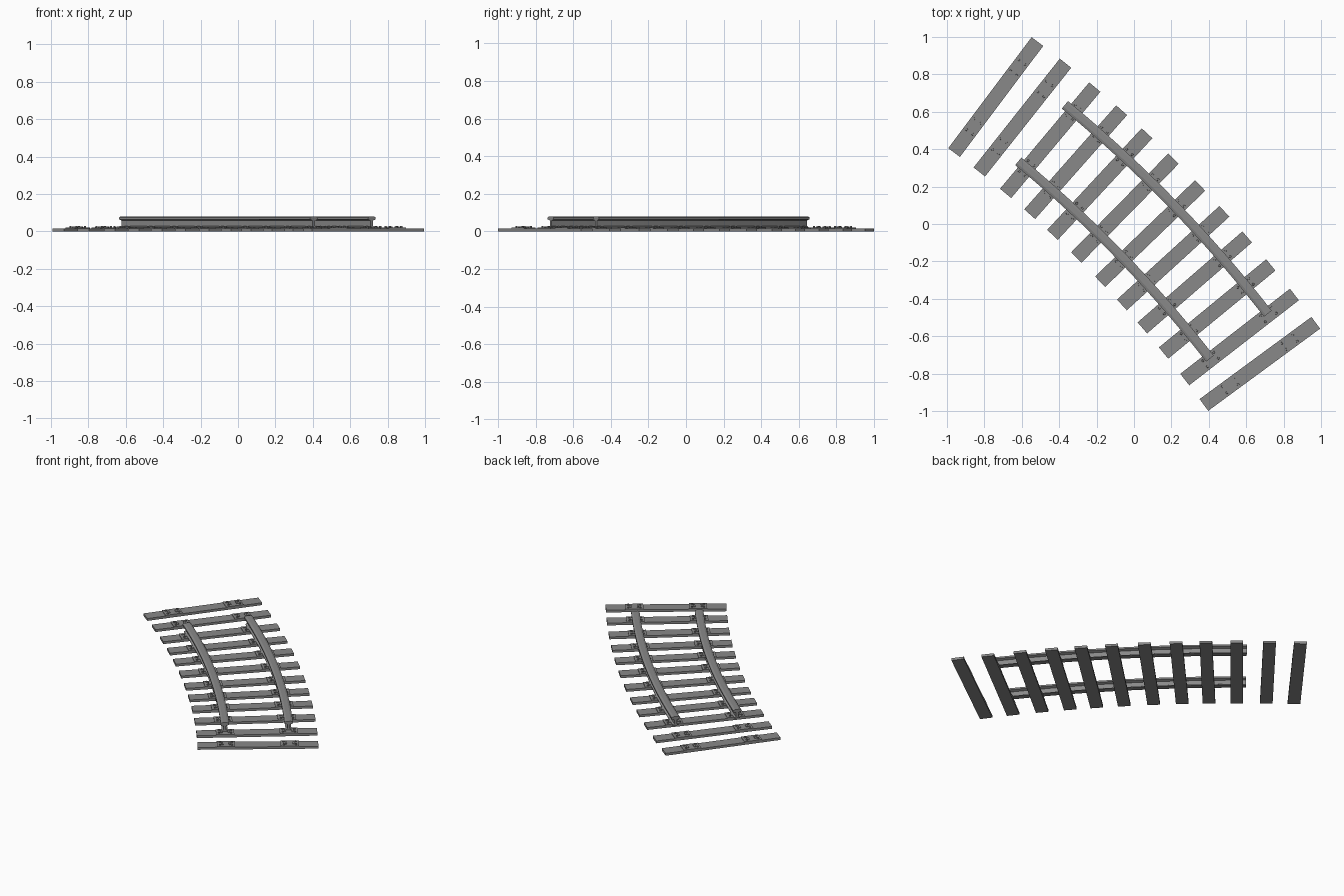
import bpy, bmesh, math
from mathutils import Matrix, Vector

cube = bpy.data.objects.get("Cube")
if cube:
    bpy.data.objects.remove(cube)

# Track arc: centre, centreline radius and half gauge
CENTRE = Vector((-4.864, -4.815, 0))
RADIUS, HALF_GAUGE = 6.87, 0.196
SLEEPER_L, SLEEPER_W, SLEEPER_H = 0.742, 0.078, 0.016
SLEEPER_ANGLES = (53.1, 51.6, 50, 48.5, 47.05, 45.5, 43.9, 42.4, 40.95, 39.4, 37.8, 36.3)
RAIL_START, RAIL_END, RAIL_STEPS = 50.5, 37.85, 24


def material(name, value):
    mat = bpy.data.materials.new(name)
    mat.use_nodes = True
    colour = (value, value, value, 1)
    mat.diffuse_color = colour
    mat.node_tree.nodes["Principled BSDF"].inputs["Base Color"].default_value = colour
    return mat


grey = material("mid grey", 0.25)


def finish(name, bm):
    bmesh.ops.recalc_face_normals(bm, faces=bm.faces)
    mesh = bpy.data.meshes.new(name)
    bm.to_mesh(mesh)
    bm.free()
    mesh.materials.append(grey)
    obj = bpy.data.objects.new(name, mesh)
    bpy.context.collection.objects.link(obj)
    return obj


def box(bm, frame, centre, size):
    """Box placed in a local frame (x runs outward along the sleeper)."""
    place = frame @ Matrix.Translation(centre) @ Matrix.Diagonal((*size, 1))
    bmesh.ops.create_cube(bm, size=1, matrix=place)


def bolt(bm, frame, x, y, low, high):
    place = frame @ Matrix.Translation((x, y, (low + high) / 2))
    bmesh.ops.create_cone(bm, cap_ends=True, segments=6, radius1=0.007,
                          radius2=0.006, depth=high - low, matrix=place)


# Sleepers, each with two tie plates, clips and bolts
for i, angle in enumerate(SLEEPER_ANGLES, 1):
    frame = (Matrix.Translation(CENTRE) @ Matrix.Rotation(math.radians(angle), 4, "Z")
             @ Matrix.Translation((RADIUS, 0, 0)))
    bm = bmesh.new()
    box(bm, frame, (0, 0, SLEEPER_H / 2), (SLEEPER_L, SLEEPER_W, SLEEPER_H))
    finish(f"sleeper_{i}", bm)

    bm = bmesh.new()
    for side in (-1, 1):
        seat = side * HALF_GAUGE
        box(bm, frame, (seat, 0, 0.018), (0.112, SLEEPER_W, 0.005))
        for edge in (-1, 1):
            box(bm, frame, (seat + edge * 0.023, 0, 0.0225), (0.012, 0.03, 0.005))
            for y in (-0.02, 0.02):
                bolt(bm, frame, seat + edge * 0.037, y, 0.019, 0.028)
    finish(f"tie_plates_{i}", bm)

# Rail cross-section: foot, web and rounded head, mirrored across the middle
half = [(0.018, 0.02), (0.018, 0.024), (0.008, 0.03), (0.008, 0.058),
        (0.026, 0.064), (0.026, 0.075), (0.013, 0.08)]
profile = half + [(-x, z) for x, z in reversed(half)]


def rail(name, radius):
    bm = bmesh.new()
    rings = []
    for i in range(RAIL_STEPS + 1):
        a = math.radians(RAIL_START + (RAIL_END - RAIL_START) * i / RAIL_STEPS)
        out = Vector((math.cos(a), math.sin(a), 0))
        rings.append([bm.verts.new(CENTRE + out * (radius + x) + Vector((0, 0, z)))
                      for x, z in profile])
    n = len(profile)
    for a, b in zip(rings, rings[1:]):
        for j in range(n):
            k = (j + 1) % n
            bm.faces.new((a[j], a[k], b[k], b[j]))
    bm.faces.new(rings[0])
    bm.faces.new(rings[-1])
    finish(name, bm)


rail("outer_rail", RADIUS + HALF_GAUGE)
rail("inner_rail", RADIUS - HALF_GAUGE)
